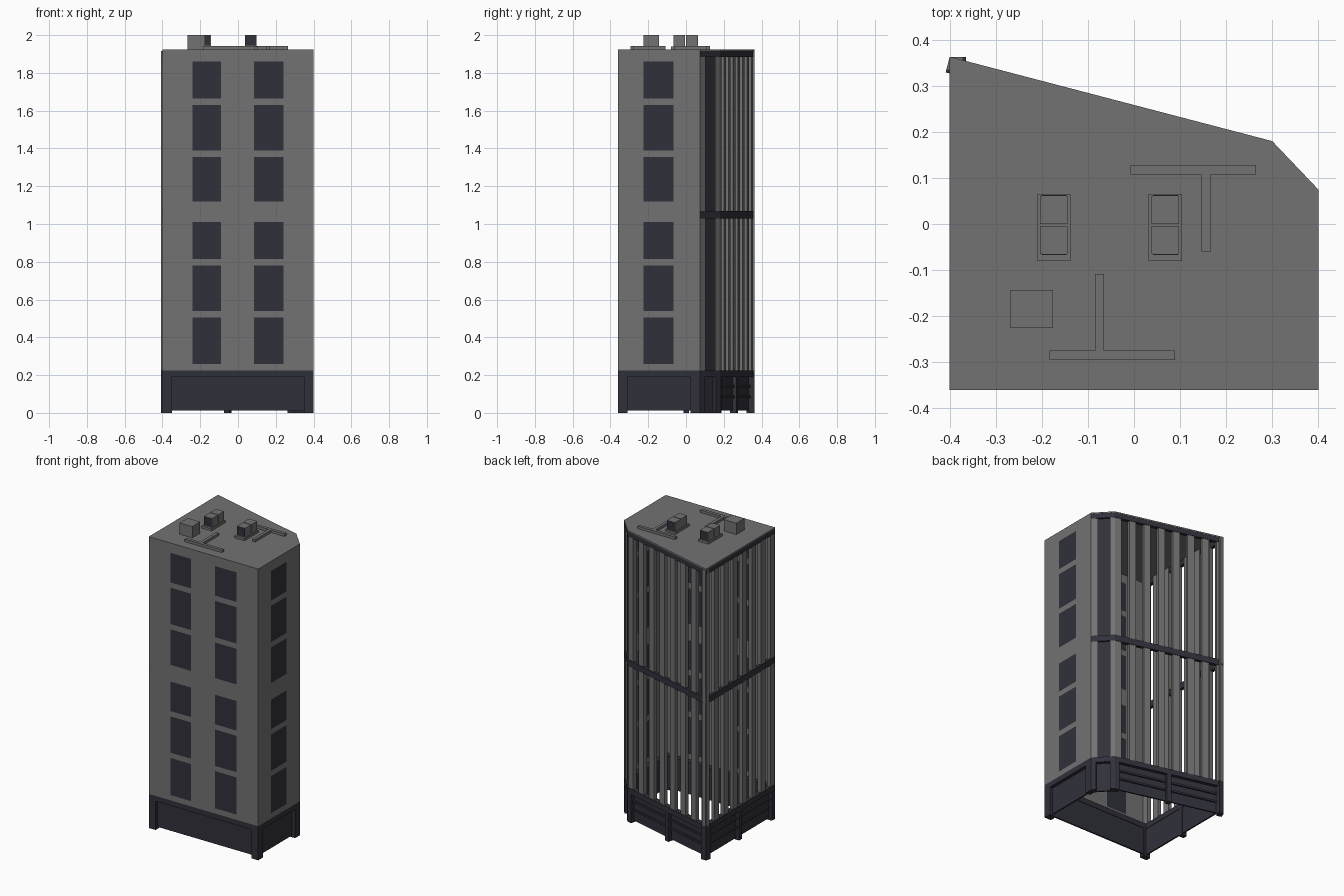
import bpy, bmesh, math
from mathutils import Vector

if "Cube" in bpy.data.objects:
    bpy.data.objects.remove(bpy.data.objects["Cube"])


def material(name, rgb):
    m = bpy.data.materials.new(name)
    m.diffuse_color = (*rgb, 1)
    m.use_nodes = True
    m.node_tree.nodes["Principled BSDF"].inputs["Base Color"].default_value = m.diffuse_color
    return m


GREY = material("concrete grey", (0.17, 0.17, 0.17))
DARK = material("dark glass and trim", (0.03, 0.03, 0.043))

# Footprint, counter-clockwise from the front left corner
PLAN = [Vector(p) for p in
        ((-0.4, -0.36), (0.4, -0.36), (0.4, 0.075), (0.3, 0.18), (-0.4, 0.363))]
BASE_TOP, ROOF = 0.225, 1.925
FRONT, RIGHT, CHAMFER, BACK, LEFT = range(5)


def edge(i):
    """start, unit direction, outward normal and length of one side"""
    p, q = PLAN[i], PLAN[(i + 1) % 5]
    d = (q - p).normalized()
    return p, d, Vector((d.y, -d.x)), (q - p).length


def finish(name, bm, mats):
    me = bpy.data.meshes.new(name)
    bm.normal_update()
    bm.to_mesh(me)
    bm.free()
    for m in mats:
        me.materials.append(m)
    ob = bpy.data.objects.new(name, me)
    bpy.context.collection.objects.link(ob)
    return ob


def prism(bm, pts, z0, z1):
    lo = [bm.verts.new((p[0], p[1], z0)) for p in pts]
    hi = [bm.verts.new((p[0], p[1], z1)) for p in pts]
    bm.faces.new(lo[::-1])
    bm.faces.new(hi)
    n = len(pts)
    for k in range(n):
        bm.faces.new((lo[k], lo[(k + 1) % n], hi[(k + 1) % n], hi[k]))


def box(bm, x0, x1, y0, y1, z0, z1):
    prism(bm, [(x0, y0), (x1, y0), (x1, y1), (x0, y1)], z0, z1)


def side_box(bm, i, s0, s1, z0, z1, depth, inset=0.0):
    """box lying along side i, going inward from the facade"""
    p, d, n, _ = edge(i)
    a, b = p + d * s0 - n * inset, p + d * s1 - n * inset
    prism(bm, [a, b, b - n * depth, a - n * depth], z0, z1)


# Solid walls: sheet grid whose window cells are dark
FLOORS = [(0.26, 0.505), (0.54, 0.78), (0.815, 1.01),
          (1.12, 1.355), (1.39, 1.63), (1.665, 1.86)]


def wall(name, i, windows):
    p, d, n, length = edge(i)
    ss = [0] + [s for w in windows for s in w] + [length]
    zs = [BASE_TOP] + [z for f in FLOORS for z in f] + [ROOF]
    bm = bmesh.new()
    grid = [[bm.verts.new((*(p + d * s), z)) for s in ss] for z in zs]
    for r in range(len(zs) - 1):
        for c in range(len(ss) - 1):
            f = bm.faces.new((grid[r][c], grid[r][c + 1],
                              grid[r + 1][c + 1], grid[r + 1][c]))
            f.material_index = int(r % 2 == 1 and c % 2 == 1)
    finish(name, bm, [GREY, DARK])


wall("front_wall", FRONT, [(0.16, 0.31), (0.485, 0.64)])
wall("right_wall", RIGHT, [(0.135, 0.295)])

# Roof slab
bm = bmesh.new()
prism(bm, PLAN, ROOF - 0.008, ROOF)
finish("roof", bm, [GREY])

# Open vertical slats on the back and left sides
bm = bmesh.new()
for i in (BACK, LEFT):
    length, w, count = edge(i)[3], 0.045, 8
    for k in range(count):
        s = k * (length - w) / (count - 1)
        side_box(bm, i, s, s + w, BASE_TOP, ROOF - 0.008, 0.025, 0.004)
length = edge(CHAMFER)[3]
side_box(bm, CHAMFER, 0, 0.042, BASE_TOP, ROOF - 0.008, 0.02, 0.003)
side_box(bm, CHAMFER, length - 0.03, length, BASE_TOP, ROOF - 0.008, 0.02, 0.003)
finish("facade_slats", bm, [GREY])

# Dark panel in the cut corner
bm = bmesh.new()
side_box(bm, CHAMFER, 0.04, length - 0.028, BASE_TOP, ROOF - 0.008, 0.006, 0.012)
finish("corner_glass", bm, [DARK])

# Dark bands at mid height and under the roof
bm = bmesh.new()
for i in (CHAMFER, BACK, LEFT):
    for z0, z1 in ((1.03, 1.07), (1.885, ROOF - 0.008)):
        side_box(bm, i, 0, edge(i)[3], z0, z1, 0.022, 0.001)
finish("facade_bands", bm, [DARK])

# Hollow base: lintel, posts and recessed panels
bm = bmesh.new()
for i in range(5):
    length = edge(i)[3]
    side_box(bm, i, 0, length, 0.19, BASE_TOP, 0.035)
    w = 0.05 if i in (FRONT, RIGHT) else 0.03
    posts = [0, length - w]
    if i in (BACK, LEFT):
        posts.append((length - w) / 2)
    for s in posts:
        side_box(bm, i, s, s + w, 0, 0.19, 0.035)
    side_box(bm, i, w, length - w, 0.0 if i == CHAMFER else 0.012,
             0.19, 0.01, 0.022)
    # shutter rails
    if i in (BACK, LEFT):
        for z in (0.08, 0.135):
            side_box(bm, i, w, length - w, z, z + 0.012, 0.012, 0.012)
finish("base", bm, [DARK])

# Rooftop cooling units on pads, with dark grilles front and back
pads, units, grilles = bmesh.new(), bmesh.new(), bmesh.new()
for x in (-0.21, 0.032):
    box(pads, x, x + 0.072, -0.08, 0.065, ROOF, 1.94)
    for y0, y1 in ((-0.065, -0.004), (0.0, 0.061)):
        box(units, x + 0.006, x + 0.066, y0, y1, 1.94, 2.0)
    for y in (-0.067, 0.061):
        box(grilles, x + 0.009, x + 0.063, y, y + 0.002, 1.944, 1.997)
finish("cooling_unit_pads", pads, [GREY])
finish("cooling_units", units, [GREY])
finish("cooling_unit_grilles", grilles, [DARK])

# Rooftop shed
bm = bmesh.new()
box(bm, -0.268, -0.176, -0.226, -0.143, ROOF, 2.0)
finish("roof_shed", bm, [GREY])

# T-shaped roof ducts
bm = bmesh.new()
box(bm, -0.008, 0.265, 0.107, 0.127, ROOF, 1.942)
box(bm, 0.147, 0.167, -0.06, 0.107, ROOF, 1.942)
box(bm, -0.183, 0.089, -0.295, -0.275, ROOF, 1.942)
box(bm, -0.085, -0.065, -0.275, -0.108, ROOF, 1.942)
finish("roof_ducts", bm, [GREY])
